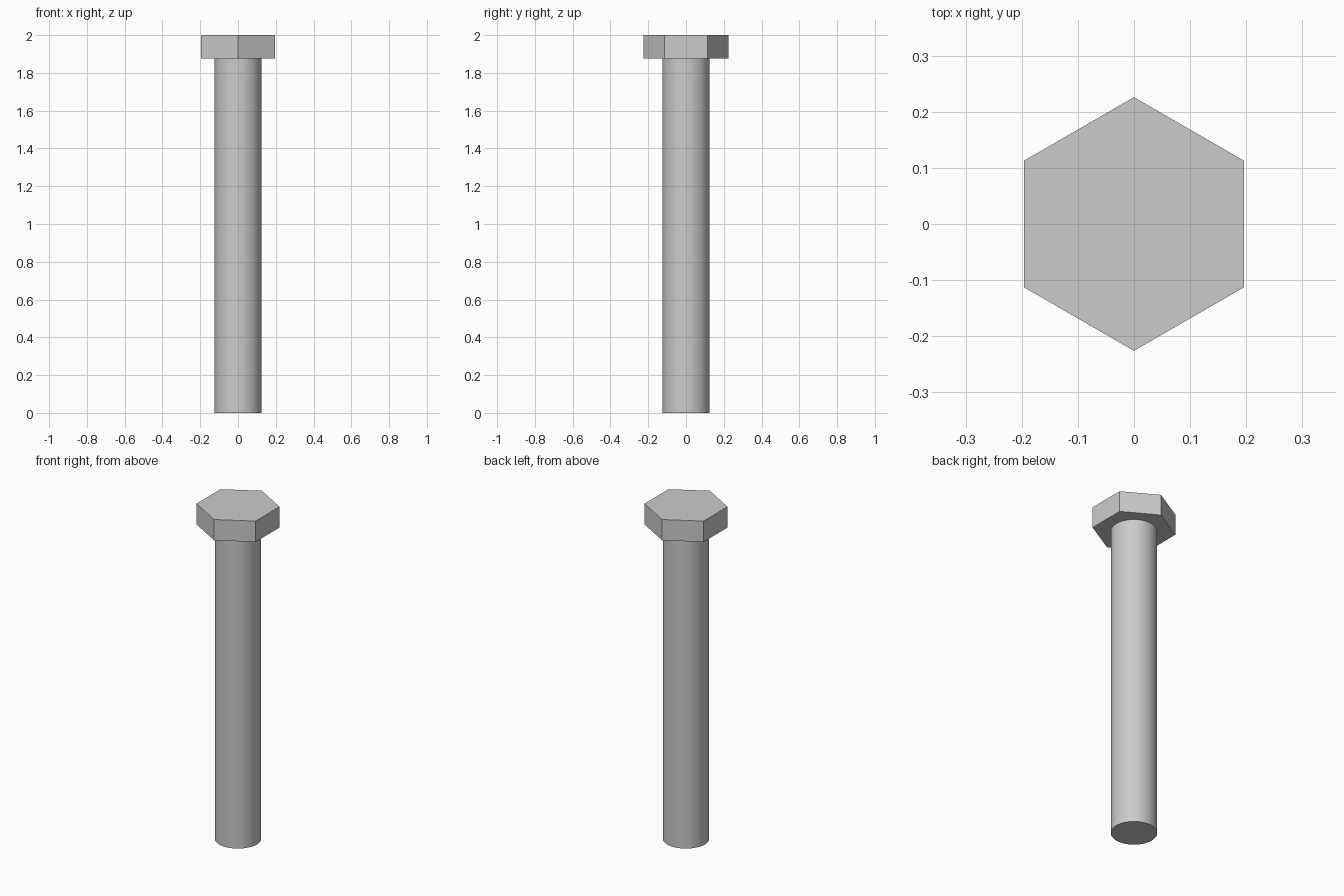
import bpy
import math

cube = bpy.data.objects.get("Cube")
if cube:
    bpy.data.objects.remove(cube, do_unlink=True)

steel = bpy.data.materials.new("grey steel")
steel.use_nodes = True
colour = (0.6, 0.6, 0.6, 1)
steel.diffuse_color = colour
steel.node_tree.nodes["Principled BSDF"].inputs["Base Color"].default_value = colour

HEAD_BOTTOM = 1.875
TOP = 2.0


def prism(name, sides, radius, bottom, top):
    """Upright capped prism between two heights, first corner on the y axis."""
    bpy.ops.mesh.primitive_cylinder_add(
        vertices=sides, radius=radius, depth=top - bottom,
        location=(0, 0, (bottom + top) / 2))
    part = bpy.context.object
    part.name = name
    part.data.materials.append(steel)
    return part


# Round shank, smooth around its side with sharp end rims
shank = prism("shank", 64, 0.125, 0, HEAD_BOTTOM)
bpy.ops.object.shade_smooth_by_angle(angle=math.radians(30))

# Flat-faced hexagonal head with corners to the front and back
head = prism("hex_head", 6, 0.226, HEAD_BOTTOM, TOP)
